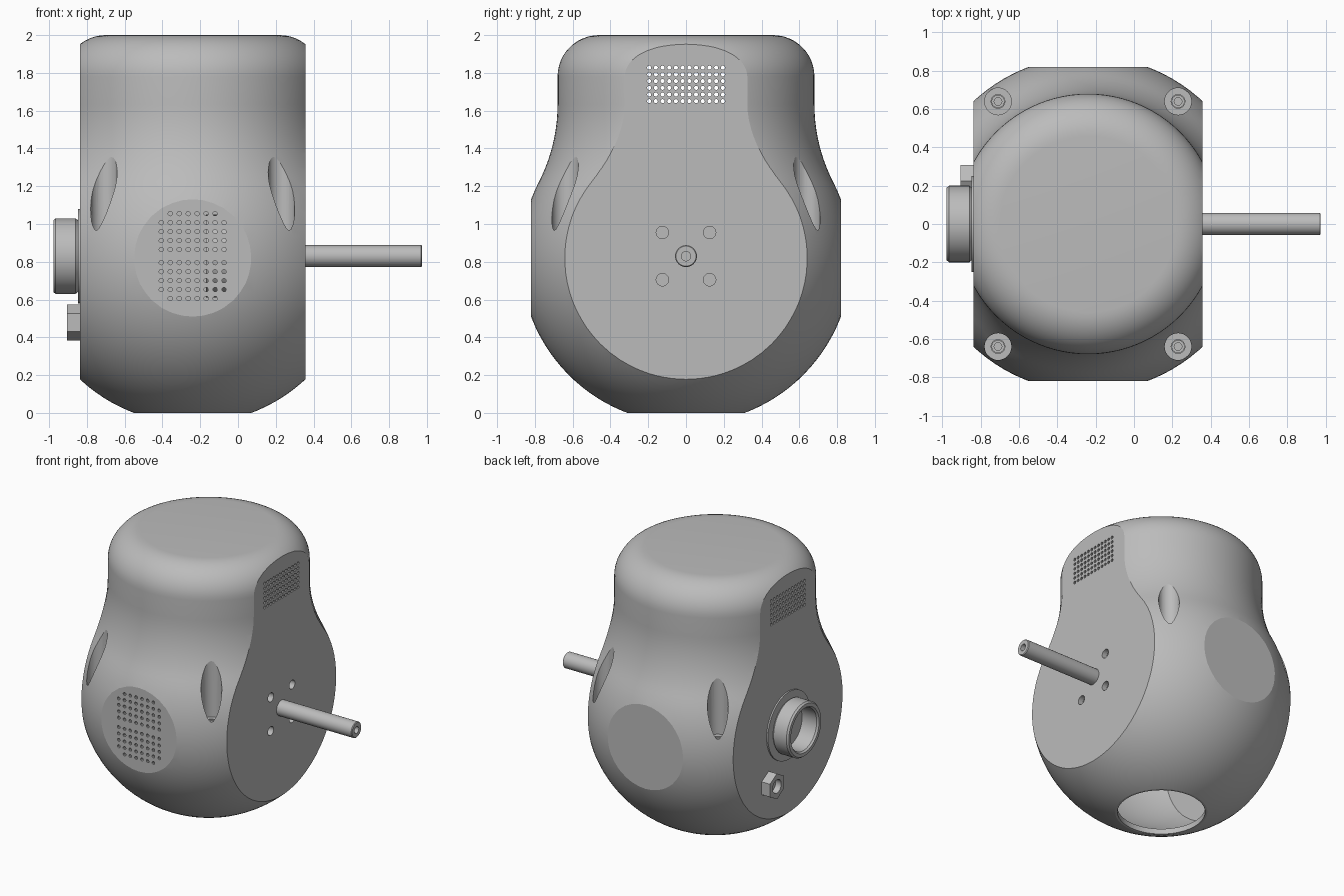
import bpy, bmesh
from math import sin, cos, pi, sqrt, asin
from mathutils import Matrix, Vector

cube = bpy.data.objects.get("Cube")
if cube:
    bpy.data.objects.remove(cube)

grey = bpy.data.materials.new("plain grey")
grey.use_nodes = True
grey.diffuse_color = (0.5, 0.5, 0.5, 1)
grey.node_tree.nodes["Principled BSDF"].inputs["Base Color"].default_value = (0.5, 0.5, 0.5, 1)

CX, CZ = -0.24, 0.82          # centre of the round body
X_AXIS = Matrix.Rotation(pi / 2, 4, "Y")
Y_AXIS = Matrix.Rotation(pi / 2, 4, "X")
Z_AXIS = Matrix.Identity(4)


def finish(bm, name):
    bmesh.ops.recalc_face_normals(bm, faces=bm.faces)
    mesh = bpy.data.meshes.new(name)
    bm.to_mesh(mesh)
    bm.free()
    mesh.materials.append(grey)
    ob = bpy.data.objects.new(name, mesh)
    bpy.context.collection.objects.link(ob)
    return ob


def lathe(name, profile, matrix, steps=96):
    """Spin (radius, height) points around the local z axis."""
    bm = bmesh.new()
    vs = [bm.verts.new((r, 0, z)) for r, z in profile]
    es = [bm.edges.new(p) for p in zip(vs, vs[1:])]
    bmesh.ops.spin(bm, geom=vs + es, cent=(0, 0, 0), axis=(0, 0, 1),
                   angle=2 * pi, steps=steps, use_duplicate=False)
    bmesh.ops.remove_doubles(bm, verts=bm.verts, dist=1e-5)
    bm.transform(matrix)
    return finish(bm, name)


def rods(name, spots, axis, radius, length, sides=10):
    """Equal cylinders centred on each spot."""
    bm = bmesh.new()
    for p in spots:
        bmesh.ops.create_cone(bm, cap_ends=True, segments=sides, radius1=radius, radius2=radius,
                              depth=length, matrix=Matrix.Translation(p) @ axis)
    return finish(bm, name)


def box(name, low, high):
    bm = bmesh.new()
    low, high = Vector(low), Vector(high)
    bmesh.ops.create_cube(bm, size=1, matrix=Matrix.Translation((low + high) / 2)
                          @ Matrix.Diagonal((*(high - low), 1)))
    return finish(bm, name)


def combine(target, tool, operation="DIFFERENCE"):
    mod = target.modifiers.new("cut", "BOOLEAN")
    mod.operation, mod.solver, mod.object = operation, "EXACT", tool
    bpy.context.view_layer.objects.active = target
    bpy.ops.object.modifier_apply(modifier=mod.name)
    bpy.data.objects.remove(tool)


def smooth(ob, angle):
    bpy.ops.object.select_all(action="DESELECT")
    ob.select_set(True)
    bpy.context.view_layer.objects.active = ob
    bpy.ops.object.shade_smooth_by_angle(angle=angle)


def bulb(name, inset):
    """Ball, hollow blend, neck and rounded top, trimmed by flat sides."""
    ball, neck, blend, top = 0.877 - inset, 0.68 - inset, 0.9 + inset, 0.22 - inset
    rise = sqrt((ball + blend) ** 2 - (neck + blend) ** 2)
    a = asin(rise / (ball + blend))
    n = 36
    pts = [(ball * cos(t), CZ + ball * sin(t))
           for t in (-pi / 2 + (a + pi / 2) * i / n for i in range(n + 1))]
    pts[0] = (0, pts[0][1])
    pts += [(neck + blend - blend * cos(t), CZ + rise - blend * sin(t))
            for t in (a * (1 - i / 10) for i in range(1, 11))]
    pts += [(neck - top + top * cos(t), 1.78 + top * sin(t))
            for t in (pi / 2 * i / 12 for i in range(13))]
    pts.append((0, 2 - inset))
    ob = lathe(name, pts, Matrix.Translation((CX, 0, 0)))
    w, d = 0.597 - inset, 0.82 - inset
    combine(ob, box("trim", (CX - w, -d, inset), (CX + w, d, 3)), "INTERSECT")
    return ob


# Hollow body, with solid posts kept around the screw wells
body = bulb("body", 0)
cavity = bulb("cavity", 0.04)
corners = [(CX + sx * 0.47, sy * 0.64) for sx in (-1, 1) for sy in (-1, 1)]
combine(cavity, rods("posts", [(x, y, 1.15) for x, y in corners], Z_AXIS, 0.105, 0.8, 32))
combine(body, cavity)

# Bottom opening
combine(body, rods("opening", [(CX, 0, 0)], Z_AXIS, 0.295, 0.2, 64))

# Screw wells: wide well, then narrow bore
combine(body, rods("wells", [(x, y, 1.17) for x, y in corners], Z_AXIS, 0.07, 0.46, 32))
combine(body, rods("bores", [(x, y, 0.92) for x, y in corners], Z_AXIS, 0.036, 0.1, 20))

# Vent holes through both sides of the neck
vents = [(CX, (c - 5.5) * 0.0355, 1.65 + r * 0.0355) for c in range(12) for r in range(6)]
combine(body, rods("vents", vents, X_AXIS, 0.011, 1.4))

# Speaker holes in two groups on the front flat
speaker = []
for r in range(10):
    z = 1.055 - r * 0.0475 - (0.022 if r > 4 else 0)
    for c in range(8):
        if r in (0, 9) and c in (0, 7):
            continue
        speaker.append((CX + (c - 3.5) * 0.0475, -0.8, z))
combine(body, rods("speaker_holes", speaker, Y_AXIS, 0.0115, 0.16))

# Mounting holes around the shaft
mounts = [(0.35, sy * 0.125, 0.83 + sz * 0.125) for sy in (-1, 1) for sz in (-1, 1)]
combine(body, rods("mount_holes", mounts, X_AXIS, 0.033, 0.1, 24))
smooth(body, 0.27)

# Screw heads at the floor of the wells
for i, (x, y) in enumerate(corners):
    screw = lathe(f"screw_{i + 1}", [(0, 0.90), (0.02, 0.90), (0.02, 0.935), (0.034, 0.935),
                                     (0.034, 0.88), (0, 0.88)],
                  Matrix.Translation((x, y, 0)), 20)
    smooth(screw, 0.5)

# Drive shaft with a centre hole, and the motor behind it
shaft = lathe("shaft", [(0, 0.2), (0.058, 0.2), (0.058, 0.97), (0.053, 0.975),
                        (0.025, 0.975), (0.025, 0.9), (0, 0.9)],
              Matrix.Translation((0, 0, 0.83)) @ X_AXIS, 32)
smooth(shaft, 0.5)
motor = rods("motor", [(0.07, 0, 0.83)], X_AXIS, 0.22, 0.48, 48)
smooth(motor, 0.5)

# Collar with a thin flange on the opposite side
collar = lathe("collar", [(0, 0.82), (0.25, 0.82), (0.25, 0.848), (0.19, 0.848), (0.2, 0.86),
                          (0.2, 0.965), (0.19, 0.978), (0.165, 0.978), (0.155, 0.965),
                          (0.155, 0.845), (0, 0.845)],
               Matrix.Translation((0, 0, 0.83)) @ X_AXIS.inverted(), 64)
smooth(collar, 0.5)

# Six-sided socket below the collar
socket = rods("socket", [(-0.865, 0.225, 0.478)], X_AXIS, 0.095, 0.08, 6)
socket.data.transform(Matrix.Translation((-0.865, 0.225, 0.478)) @ Matrix.Rotation(pi / 6, 4, "X")
                      @ Matrix.Translation((0.865, -0.225, -0.478)))
combine(socket, rods("socket_hole", [(-0.9, 0.225, 0.478)], X_AXIS, 0.05, 0.08, 24))
smooth(socket, 0.5)
